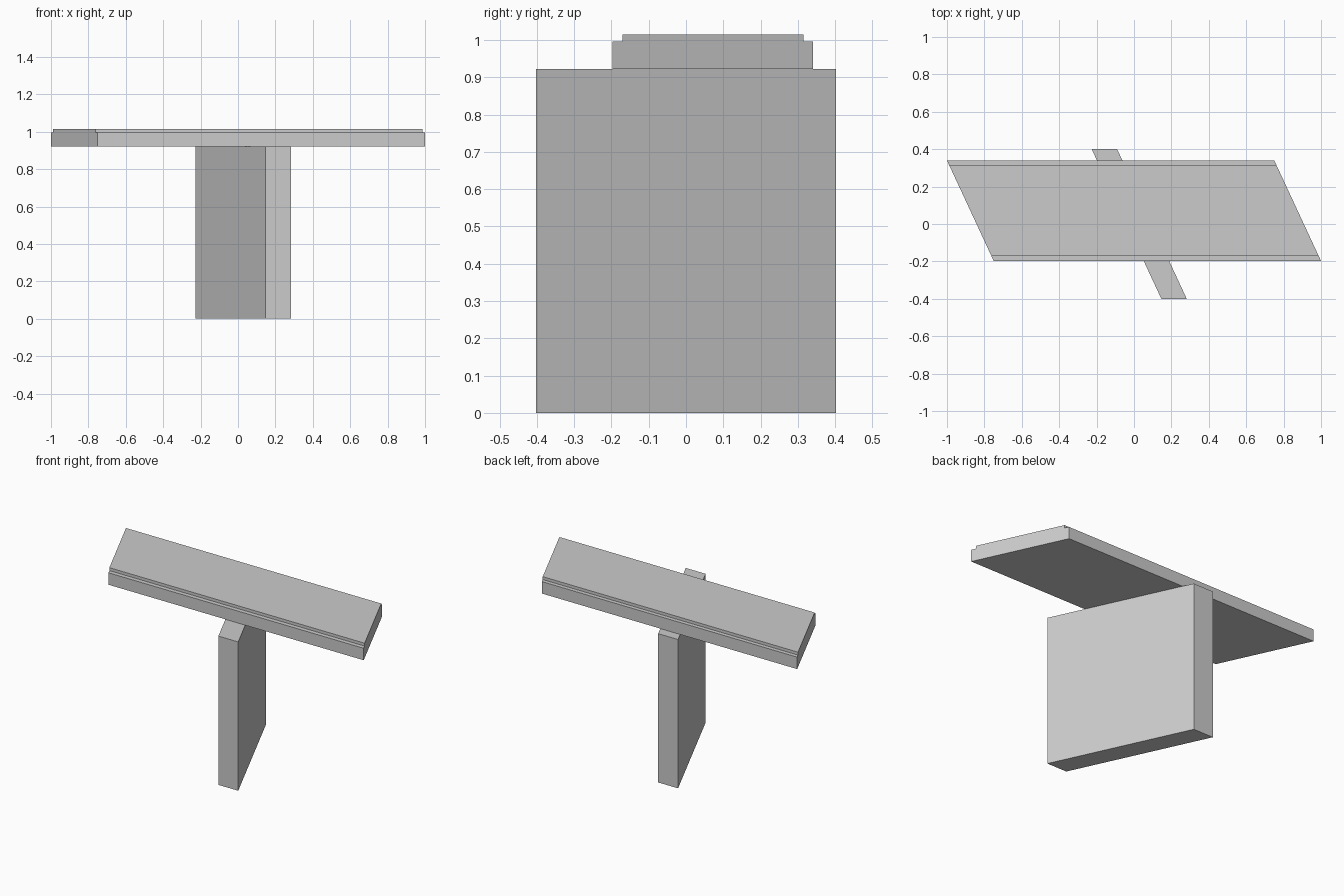
import bpy, bmesh

if "Cube" in bpy.data.objects:
    bpy.data.objects.remove(bpy.data.objects["Cube"])

SKEW = -0.465  # sideways drift of every part per unit of depth


def skewed_extrusion(name, profile, x0, x1):
    """Extrude a (y, z) profile from x0 to x1, skewing x along y."""
    bm = bmesh.new()
    face = bm.faces.new([bm.verts.new((x0 + SKEW * y, y, z)) for y, z in profile])
    new = bmesh.ops.extrude_face_region(bm, geom=[face])["geom"]
    verts = [v for v in new if isinstance(v, bmesh.types.BMVert)]
    bmesh.ops.translate(bm, verts=verts, vec=(x1 - x0, 0, 0))
    bmesh.ops.recalc_face_normals(bm, faces=bm.faces)
    mesh = bpy.data.meshes.new(name)
    bm.to_mesh(mesh)
    bm.free()
    obj = bpy.data.objects.new(name, mesh)
    bpy.context.collection.objects.link(obj)
    return obj


# Upright pier wall
skewed_extrusion("pier_wall",
                 [(-0.402, 0), (0.402, 0), (0.402, 0.922), (-0.402, 0.922)],
                 -0.04, 0.096)

# Deck slab with a shallow rebate along both long top edges
skewed_extrusion("deck_slab",
                 [(-0.197, 0.922), (0.34, 0.922), (0.34, 0.996), (0.315, 0.996),
                  (0.315, 1.014), (-0.17, 1.014), (-0.17, 0.996), (-0.197, 0.996)],
                 -0.842, 0.908)
